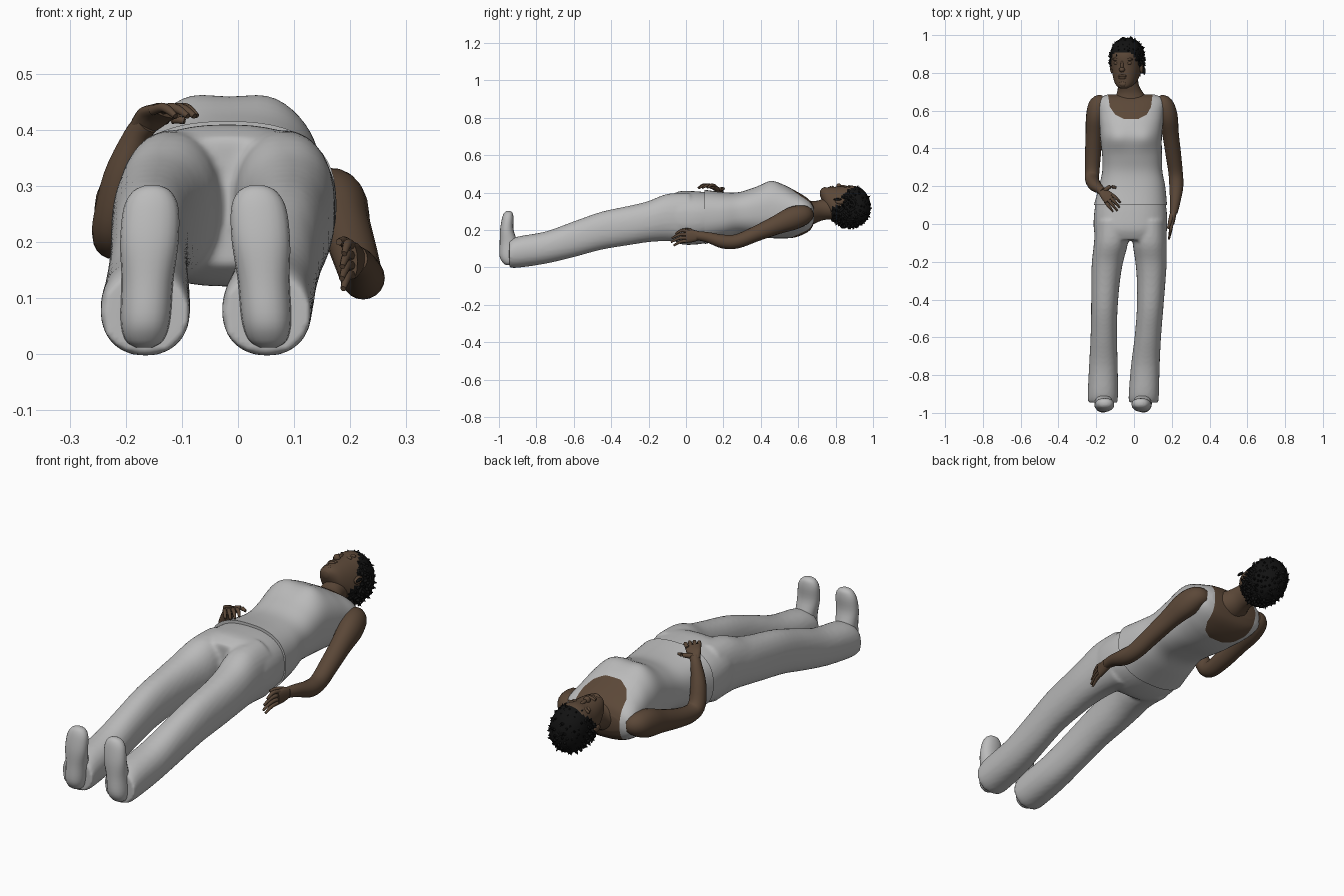
import bpy, bmesh, math, random
from mathutils import Vector, Matrix

random.seed(4)


def material(name, rgb):
    m = bpy.data.materials.new(name)
    m.diffuse_color = (*rgb, 1)
    return m


GREY = material("grey cloth", (0.5, 0.5, 0.5))
SKIN = material("brown skin", (0.105, 0.064, 0.039))
HAIR = material("black hair", (0.006, 0.006, 0.006))


def smooth_path(pts, steps):
    """Catmull-Rom interpolation of section tuples."""
    out = []
    for i in range(len(pts) - 1):
        a, b, c, d = (pts[max(i - 1, 0)], pts[i], pts[i + 1], pts[min(i + 2, len(pts) - 1)])
        for k in range(steps):
            t = k / steps
            out.append([0.5 * (2 * q + (r - p) * t + (2 * p - 5 * q + 4 * r - s) * t * t
                               + (3 * q - p - 3 * r + s) * t ** 3) for p, q, r, s in zip(a, b, c, d)])
    return out + [list(pts[-1])]


def loft(bm, sections, axis=None, n=24, power=2.0, steps=4):
    """Skin rings (x, y, z, half width, half depth); rings face the axis or the path."""
    secs = smooth_path(sections, steps)
    rings = []
    for i, (x, y, z, ra, rb) in enumerate(secs):
        t = axis or Vector(secs[min(i + 1, len(secs) - 1)][:3]) - Vector(secs[max(i - 1, 0)][:3])
        t = Vector(t).normalized()
        a = (Vector((1, 0, 0)) - t * t.x).normalized()
        b = t.cross(a)
        ring = []
        for k in range(n):
            c, s = math.cos(2 * math.pi * k / n), math.sin(2 * math.pi * k / n)
            c = math.copysign(abs(c) ** (2 / power), c)
            s = math.copysign(abs(s) ** (2 / power), s)
            ring.append(bm.verts.new(Vector((x, y, z)) + a * c * ra + b * s * rb))
        rings.append(ring)
    for r, q in zip(rings, rings[1:]):
        for k in range(n):
            bm.faces.new((r[k], r[(k + 1) % n], q[(k + 1) % n], q[k]))
    bm.faces.new(rings[0])
    bm.faces.new(rings[-1])


def blob(bm, pos, size, rot=None, sub=2):
    m = Matrix.Translation(pos) @ (rot or Matrix()) @ Matrix.Diagonal((*size, 1))
    bmesh.ops.create_icosphere(bm, subdivisions=sub, radius=1, matrix=m)


def finish(bm, name, *mats):
    bmesh.ops.recalc_face_normals(bm, faces=bm.faces)
    me = bpy.data.meshes.new(name)
    bm.to_mesh(me)
    bm.free()
    for m in mats:
        me.materials.append(m)
    ob = bpy.data.objects.new(name, me)
    bpy.context.collection.objects.link(ob)
    bpy.ops.object.select_all(action='DESELECT')
    ob.select_set(True)
    bpy.context.view_layer.objects.active = ob
    bpy.ops.object.shade_smooth_by_angle(angle=math.radians(50))
    return ob


def span(y, x0, x1, z0, z1):
    """Section along y given by its extents."""
    return ((x0 + x1) / 2, y, (z0 + z1) / 2, (x1 - x0) / 2, (z1 - z0) / 2)


Y = (0, 1, 0)

# Trousers: pelvis and two legs fused together
bm = bmesh.new()
loft(bm, [span(0.13, -0.2, 0.165, 0.135, 0.4), span(0.05, -0.212, 0.175, 0.122, 0.407),
          span(-0.03, -0.213, 0.175, 0.125, 0.408), span(-0.085, -0.2, 0.165, 0.16, 0.385)],
     Y, 40, 2.4)
legs = [(0.02, -0.115, 0.08, 0.13, 0.4, 0.09), (-0.1, -0.122, 0.083, 0.14, 0.393, 0.09),
        (-0.2, -0.14, 0.09, 0.135, 0.355, 0.083), (-0.3, -0.15, 0.091, 0.12, 0.33, 0.076),
        (-0.45, -0.157, 0.085, 0.095, 0.298, 0.07), (-0.6, -0.16, 0.073, 0.055, 0.246, 0.07),
        (-0.75, -0.162, 0.06, 0.02, 0.192, 0.076), (-0.9, -0.165, 0.052, -0.002, 0.165, 0.08),
        (-0.945, -0.165, 0.051, 0.0, 0.145, 0.078)]
for side in (1, 2):
    loft(bm, [span(s[0], s[side] - s[5], s[side] + s[5], s[3], s[4]) for s in legs], Y, 28, 2.2)
trousers = finish(bm, "trousers", GREY)
rm = trousers.modifiers.new("fuse", 'REMESH')
rm.mode, rm.voxel_size, rm.use_smooth_shade = 'VOXEL', 0.009, True
sm = trousers.modifiers.new("soften", 'SMOOTH')
sm.factor, sm.iterations = 0.5, 4

# Feet pointing up, toes leaning slightly to -x / +x
for name, x, lean in (("left_foot", -0.168, 0.05), ("right_foot", 0.055, -0.07)):
    bm = bmesh.new()
    loft(bm, [(x + lean * z, y, z, rx, ry) for z, y, rx, ry in
              ((0.012, -0.945, 0.015, 0.015), (0.025, -0.945, 0.034, 0.034), (0.06, -0.947, 0.044, 0.05),
               (0.13, -0.948, 0.046, 0.048), (0.2, -0.958, 0.052, 0.036), (0.26, -0.953, 0.049, 0.031),
               (0.29, -0.95, 0.034, 0.023), (0.301, -0.95, 0.012, 0.01))], (0, 0, 1), 20, 2.2)
    finish(bm, name, GREY)

# Torso: tank top with skin inside the scooped neckline
bm = bmesh.new()
loft(bm, [span(0.1, -0.212, 0.175, 0.125, 0.415), span(0.2, -0.185, 0.165, 0.15, 0.402),
          span(0.28, -0.168, 0.15, 0.172, 0.402), span(0.36, -0.168, 0.148, 0.168, 0.425),
          span(0.45, -0.178, 0.147, 0.157, 0.455), span(0.52, -0.182, 0.152, 0.155, 0.442),
          span(0.58, -0.188, 0.158, 0.16, 0.412), span(0.635, -0.193, 0.163, 0.18, 0.38),
          span(0.668, -0.18, 0.15, 0.205, 0.352), span(0.685, -0.14, 0.11, 0.24, 0.32)],
     Y, 56, 2.5, 5)
for v in bm.verts:  # bust
    if v.co.z > 0.32:
        v.co.z += 0.012 * sum(math.exp(-((v.co.x + 0.015 - s) ** 2 + (v.co.y - 0.455) ** 2) / 0.003)
                              for s in (-0.075, 0.075))
neck = [(-0.14, 0.7), (-0.128, 0.62), (-0.1, 0.58), (-0.055, 0.557), (0.025, 0.557),
        (0.068, 0.58), (0.09, 0.62), (0.1, 0.7)]
planes = [(Vector((*a, 0)), Vector((a[1] - b[1], b[0] - a[0], 0)).normalized()) for a, b in zip(neck, neck[1:])]
for co, no in planes:
    faces = [f for f in bm.faces if f.calc_center_median().y > 0.52]
    geom = list({g for f in faces for g in (*f.verts, *f.edges)}) + faces
    bmesh.ops.bisect_plane(bm, geom=geom, dist=1e-5, plane_co=co, plane_no=no)
for f in bm.faces:
    c = f.calc_center_median()
    f.material_index = int(all((c - co).dot(no) > 0 for co, no in planes))
finish(bm, "tank_top", GREY, SKIN)

# Neck
bm = bmesh.new()
loft(bm, [(-0.015, 0.64, 0.285, 0.11, 0.075), (-0.02, 0.69, 0.295, 0.072, 0.06),
          (-0.03, 0.74, 0.31, 0.055, 0.056), (-0.035, 0.82, 0.315, 0.052, 0.056)], Y)
finish(bm, "neck", SKIN)

# Head, turned a little to -x
HX = -0.035
turn = Matrix.Translation((HX, 0, 0.32)) @ Matrix.Rotation(-0.25, 4, 'Y') @ Matrix.Translation((-HX, 0, -0.32))


def is_hair(c):
    return c.y > max(0.785, 0.8 + 1.15 * (c.z - 0.335)) and not (c.z > 0.31 and c.y < 0.83)


bm = bmesh.new()
loft(bm, [span(y, HX - r, HX + r, z0, z1) for y, r, z0, z1 in
          ((0.717, 0.016, 0.385, 0.412), (0.728, 0.036, 0.355, 0.424), (0.75, 0.056, 0.3, 0.429),
           (0.79, 0.071, 0.25, 0.432), (0.84, 0.081, 0.22, 0.434), (0.89, 0.086, 0.213, 0.438),
           (0.935, 0.079, 0.227, 0.424), (0.968, 0.055, 0.26, 0.39), (0.983, 0.02, 0.3, 0.35))],
     Y, 36, 2.15, 5)
for f in bm.faces:
    f.material_index = int(is_hair(f.calc_center_median()))
blob(bm, (HX, 0.817, 0.436), (0.016, 0.014, 0.018))      # nose tip
blob(bm, (HX, 0.838, 0.43), (0.009, 0.03, 0.014))        # nose bridge
blob(bm, (HX, 0.784, 0.43), (0.025, 0.007, 0.009))       # upper lip
blob(bm, (HX, 0.773, 0.429), (0.021, 0.007, 0.009))      # lower lip
blob(bm, (HX, 0.742, 0.42), (0.022, 0.016, 0.012))       # chin
for s in (-1, 1):
    blob(bm, (HX + s * 0.034, 0.852, 0.422), (0.016, 0.009, 0.009))   # eyelid
    blob(bm, (HX + s * 0.034, 0.872, 0.424), (0.024, 0.007, 0.010))   # brow
    blob(bm, (HX + s * 0.081, 0.825, 0.335), (0.009, 0.029, 0.018))   # ear
bm.transform(turn)
finish(bm, "head", SKIN, HAIR)

# Short twisted locks spread over the scalp
bm = bmesh.new()
count = 330
for i in range(count):
    h = 1 - 2 * (i + 0.5) / count
    w, a = math.sqrt(1 - h * h), i * 2.39996
    d = Vector((w * math.cos(a), h, w * math.sin(a)))
    p = Vector((HX + d.x * 0.086, 0.872 + d.y * 0.108, 0.323 + d.z * 0.108))
    if is_hair(p):
        grow = (d + Vector([random.uniform(-1.1, 1.1) for _ in range(3)])).normalized()
        blob(bm, p, (0.0075, 0.0075, random.uniform(0.014, 0.023)),
             grow.to_track_quat('Z', 'Y').to_matrix().to_4x4(), 1)
blob(bm, (0.062, 0.81, 0.34), (0.007, 0.022, 0.007))     # loose lock by the ear
bm.transform(turn)
finish(bm, "hair_locks", HAIR)


# Arms with hands
def arm(name, path, palm, spread, finger, thumb):
    bm = bmesh.new()
    loft(bm, [(*p, p[3]) if len(p) == 4 else p for p in path], None, 20)
    loft(bm, palm, None, 16, 2.3)
    knuckle, spread, finger = Vector(palm[-1][:3]), Vector(spread), Vector(finger)
    for i, length in enumerate((0.85, 1.0, 0.95, 0.75)):
        base = knuckle + spread * (i - 1.5) - finger * 0.15
        mid = base + finger * 0.6 * length + spread * (i - 1.5) * 0.15 + Vector((0, 0, 0.006))
        tip = base + finger * 1.15 * length + spread * (i - 1.5) * 0.2 - Vector((0, 0, 0.008))
        loft(bm, [(*base, 0.009, 0.009), (*mid, 0.0085, 0.0085), (*tip, 0.005, 0.005)], None, 8)
    loft(bm, [(*p, r, r) for p, r in zip(thumb, (0.012, 0.010, 0.006))], None, 8)
    finish(bm, name, SKIN)


arm("right_arm",
    [(0.125, 0.65, 0.28, 0.035), (0.155, 0.63, 0.28, 0.053), (0.178, 0.57, 0.262, 0.053, 0.062),
     (0.193, 0.48, 0.225, 0.044, 0.05), (0.208, 0.37, 0.178, 0.041), (0.22, 0.275, 0.14, 0.038),
     (0.224, 0.2, 0.138, 0.037), (0.218, 0.12, 0.16, 0.028), (0.21, 0.06, 0.17, 0.021, 0.024)],
    [(0.211, 0.075, 0.169, 0.018, 0.022), (0.206, 0.04, 0.168, 0.016, 0.032), (0.2, 0.0, 0.165, 0.013, 0.034)],
    (0, 0, 0.017), (-0.015, -0.08, -0.012),
    ((0.2, 0.05, 0.185), (0.19, 0.01, 0.2), (0.18, -0.025, 0.2)))
arm("left_arm",
    [(-0.155, 0.65, 0.28, 0.035), (-0.185, 0.63, 0.28, 0.053), (-0.203, 0.57, 0.268, 0.051, 0.062),
     (-0.211, 0.48, 0.245, 0.045, 0.05), (-0.217, 0.37, 0.218, 0.042), (-0.221, 0.28, 0.208, 0.038),
     (-0.222, 0.235, 0.235, 0.037), (-0.207, 0.205, 0.315, 0.033), (-0.182, 0.185, 0.385, 0.024),
     (-0.163, 0.17, 0.412, 0.022)],
    [(-0.172, 0.178, 0.405, 0.022, 0.017), (-0.15, 0.155, 0.425, 0.031, 0.014), (-0.127, 0.13, 0.434, 0.034, 0.012)],
    (0.012, 0.012, 0.0), (0.045, -0.052, -0.002),
    ((-0.155, 0.178, 0.415), (-0.125, 0.198, 0.42), (-0.095, 0.192, 0.416)))
